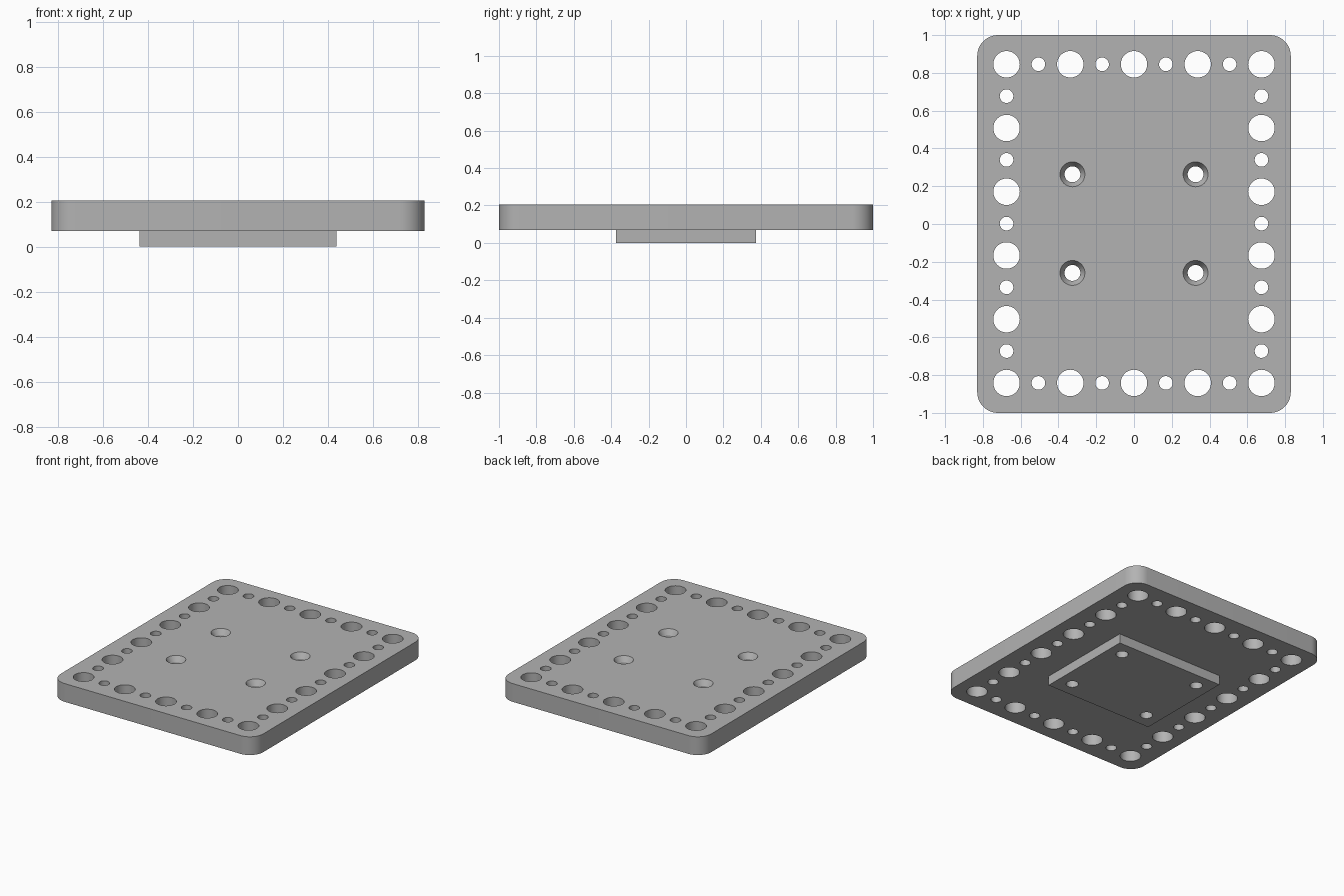
import bpy
import bmesh
import math
from mathutils import Matrix

cube = bpy.data.objects.get("Cube")
if cube:
    bpy.data.objects.remove(cube, do_unlink=True)

grey = bpy.data.materials.new("plain grey")
grey.use_nodes = True
colour = (0.45, 0.45, 0.45, 1)
grey.diffuse_color = colour
grey.node_tree.nodes["Principled BSDF"].inputs["Base Color"].default_value = colour

BOTTOM, STEP, TOP = 0.0, 0.07, 0.205
PITCH, SHIFT = 0.1687, 0.002


def make_object(name, bm):
    bmesh.ops.recalc_face_normals(bm, faces=bm.faces)
    mesh = bpy.data.meshes.new(name)
    bm.to_mesh(mesh)
    bm.free()
    mesh.materials.append(grey)
    obj = bpy.data.objects.new(name, mesh)
    bpy.context.collection.objects.link(obj)
    return obj


def add_box(bm, half_x, half_y, z0, z1):
    size = Matrix.Diagonal((2 * half_x, 2 * half_y, z1 - z0, 1))
    bmesh.ops.create_cube(bm, size=1, matrix=Matrix.Translation((0, 0, (z0 + z1) / 2)) @ size)


def add_turned(bm, x, y, profile, sides=40):
    """Closed round solid from (radius, height) pairs, bottom to top."""
    rings = []
    for r, z in profile:
        rings.append([bm.verts.new((x + r * math.cos(math.tau * i / sides),
                                    y + r * math.sin(math.tau * i / sides), z))
                      for i in range(sides)])
    for low, high in zip(rings, rings[1:]):
        for i in range(sides):
            j = (i + 1) % sides
            bm.faces.new((low[i], low[j], high[j], high[i]))
    bm.faces.new(rings[0][::-1])
    bm.faces.new(rings[-1])


# Plate with rounded vertical corners
bm = bmesh.new()
add_box(bm, 0.83, 1.0, STEP, TOP)
uprights = [e for e in bm.edges if abs(e.verts[0].co.z - e.verts[1].co.z) > 0.01]
bmesh.ops.bevel(bm, geom=uprights, offset=0.11, segments=12, profile=0.5, affect='EDGES')
plate = make_object("mounting_plate", bm)

# Raised pad under the plate, sunk slightly into it for the union
bm = bmesh.new()
add_box(bm, 0.438, 0.373, BOTTOM, STEP + 0.03)
pad = make_object("pad_block", bm)

# Border holes: large and small alternate around the rectangle
bm = bmesh.new()
for i in range(-4, 5):
    for j in range(-5, 6):
        if abs(i) == 4 or abs(j) == 5:
            large = (i % 2 == 0) if abs(j) == 5 else (j % 2 == 1)
            radius = 0.07 if large else 0.036
            add_turned(bm, i * PITCH, j * PITCH + SHIFT, [(radius, -0.1), (radius, 0.3)])

# Four countersunk screw holes through plate and pad
for sx in (-1, 1):
    for sy in (-1, 1):
        add_turned(bm, sx * 0.326, sy * 0.261 + SHIFT,
                   [(0.042, -0.1), (0.042, TOP - 0.04), (0.066, TOP), (0.066, 0.3)])
holes = make_object("hole_cutters", bm)

for helper, operation in ((pad, 'UNION'), (holes, 'DIFFERENCE')):
    mod = plate.modifiers.new(helper.name, 'BOOLEAN')
    mod.operation = operation
    mod.solver = 'EXACT'
    mod.object = helper

# Bake the cuts, then drop the helpers
bpy.context.view_layer.update()
evaluated = plate.evaluated_get(bpy.context.evaluated_depsgraph_get())
baked = bpy.data.meshes.new_from_object(evaluated)
plate.modifiers.clear()
plate.data = baked
for helper in (pad, holes):
    bpy.data.objects.remove(helper, do_unlink=True)

# Smooth round walls, sharp rims
bpy.ops.object.select_all(action='DESELECT')
plate.select_set(True)
bpy.context.view_layer.objects.active = plate
bpy.ops.object.shade_smooth_by_angle(angle=math.radians(25))
